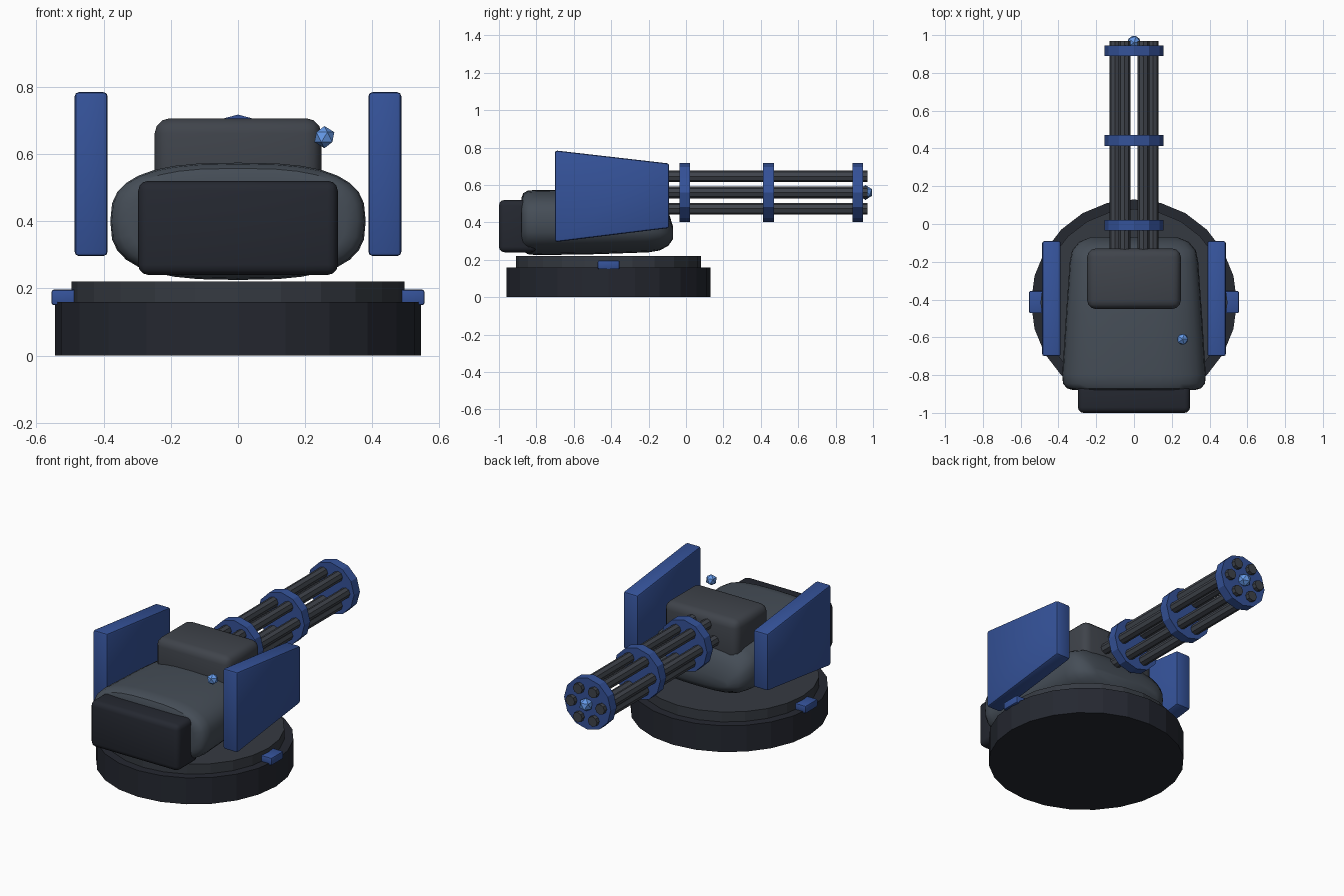
import bpy, bmesh
from math import sin, cos, pi, radians, copysign
from mathutils import Matrix

if "Cube" in bpy.data.objects:
    bpy.data.objects.remove(bpy.data.objects["Cube"])


def material(name, rgb):
    m = bpy.data.materials.new(name)
    m.diffuse_color = (*rgb, 1)
    m.use_nodes = True
    m.node_tree.nodes["Principled BSDF"].inputs["Base Color"].default_value = m.diffuse_color
    return m


DARK = material("dark_steel", (0.018, 0.021, 0.03))
MID = material("plate_steel", (0.036, 0.042, 0.053))
GREY = material("hull_grey", (0.06, 0.075, 0.095))
BARREL = material("barrel_grey", (0.05, 0.057, 0.07))
BLUE = material("blue_paint", (0.035, 0.085, 0.32))
GLOW = material("light_blue", (0.13, 0.32, 0.8))


def finish(name, bm, mat, bevel=0, segments=2, smooth=False):
    bmesh.ops.recalc_face_normals(bm, faces=bm.faces)
    if bevel:
        bmesh.ops.bevel(bm, geom=bm.edges[:], offset=bevel, segments=segments,
                        profile=0.5, affect='EDGES')
    me = bpy.data.meshes.new(name)
    bm.to_mesh(me)
    bm.free()
    me.materials.append(mat)
    ob = bpy.data.objects.new(name, me)
    bpy.context.collection.objects.link(ob)
    if smooth:
        bpy.ops.object.select_all(action='DESELECT')
        bpy.context.view_layer.objects.active = ob
        ob.select_set(True)
        bpy.ops.object.shade_smooth_by_angle(angle=radians(40))
    return ob


def box(name, lo, hi, mat, bevel, segments=2, smooth=True):
    bm = bmesh.new()
    bmesh.ops.create_cube(bm, size=1)
    for v in bm.verts:
        v.co = [(a + b) / 2 + c * (b - a) for a, b, c in zip(lo, hi, v.co)]
    return finish(name, bm, mat, bevel, segments, smooth)


def cylinder(name, start, length, radius, sides, mat, along_y=False):
    bm = bmesh.new()
    bmesh.ops.create_cone(bm, cap_ends=True, segments=sides, radius1=radius,
                          radius2=radius, depth=length)
    bm.transform(Matrix.Translation((0, 0, length / 2)))
    if along_y:
        bm.transform(Matrix.Rotation(-pi / 2, 4, 'X'))
    bm.transform(Matrix.Translation(start))
    return finish(name, bm, mat)


def gem(name, centre, radius):
    bm = bmesh.new()
    bmesh.ops.create_icosphere(bm, subdivisions=1, radius=radius,
                               matrix=Matrix.Translation(centre))
    return finish(name, bm, GLOW)


def spow(v, e):
    return copysign(abs(v) ** e, v)


# Round base with a stepped turntable
cylinder("base", (0, -0.415, 0), 0.16, 0.545, 24, DARK)
cylinder("turntable", (0, -0.415, 0.16), 0.06, 0.495, 24, MID)

# Rounded hull lofted through superellipse sections: y, half width, bottom, top
sections = [(-0.88, 0.32, 0.27, 0.53), (-0.87, 0.355, 0.245, 0.557),
            (-0.845, 0.376, 0.23, 0.57), (-0.80, 0.38, 0.225, 0.574),
            (-0.48, 0.36, 0.23, 0.572), (-0.20, 0.34, 0.24, 0.555),
            (-0.14, 0.328, 0.25, 0.53), (-0.095, 0.29, 0.275, 0.46),
            (-0.07, 0.23, 0.31, 0.38)]
bm = bmesh.new()
rings = []
N = 32
for y, w, lo, hi in sections:
    rings.append([bm.verts.new((w * spow(cos(2 * pi * i / N), 0.72), y,
                                (lo + hi) / 2 + (hi - lo) / 2 * spow(sin(2 * pi * i / N), 0.72)))
                  for i in range(N)])
for a, b in zip(rings, rings[1:]):
    for i in range(N):
        bm.faces.new((a[i], a[(i + 1) % N], b[(i + 1) % N], b[i]))
bm.faces.new(rings[0])
bm.faces.new(rings[-1])
finish("hull", bm, GREY, smooth=True)

# Rear ammunition box and gun housing
box("rear_box", (-0.297, -1.0, 0.24), (0.297, -0.80, 0.52), DARK, 0.03, 3)
box("gun_housing", (-0.248, -0.45, 0.42), (0.248, -0.13, 0.706), BARREL, 0.045, 3)

# Side shields and base lugs
profile = [(-0.70, 0.295), (-0.09, 0.37), (-0.09, 0.715), (-0.70, 0.785)]
for side, s in (("left", -1), ("right", 1)):
    bm = bmesh.new()
    inner = [bm.verts.new((s * 0.388, y, z)) for y, z in profile]
    outer = [bm.verts.new((s * 0.486, y, z)) for y, z in profile]
    bm.faces.new(inner)
    bm.faces.new(outer)
    for i in range(4):
        j = (i + 1) % 4
        bm.faces.new((inner[i], inner[j], outer[j], outer[i]))
    finish(side + "_shield", bm, BLUE, 0.012, 2, True)
    xs = sorted((s * 0.44, s * 0.555))
    box(side + "_lug", (xs[0], -0.472, 0.15), (xs[1], -0.355, 0.196), BLUE, 0.007)

# Rotary barrels, clamp rings and muzzle gem
AXIS = 0.56
for i in range(6):
    a = i * pi / 3
    cylinder(f"barrel_{i + 1}", (0.1 * cos(a), -0.18, AXIS + 0.1 * sin(a)),
             1.15, 0.031, 8, BARREL, True)
for i, y in enumerate((-0.035, 0.413, 0.889)):
    cylinder(f"clamp_ring_{i + 1}", (0, y, AXIS), 0.057, 0.157, 12, BLUE, True)
gem("muzzle_gem", (0, 0.96, AXIS), 0.04)

# Sensor beside the housing
gem("sensor_gem", (0.257, -0.61, 0.65), 0.033)
